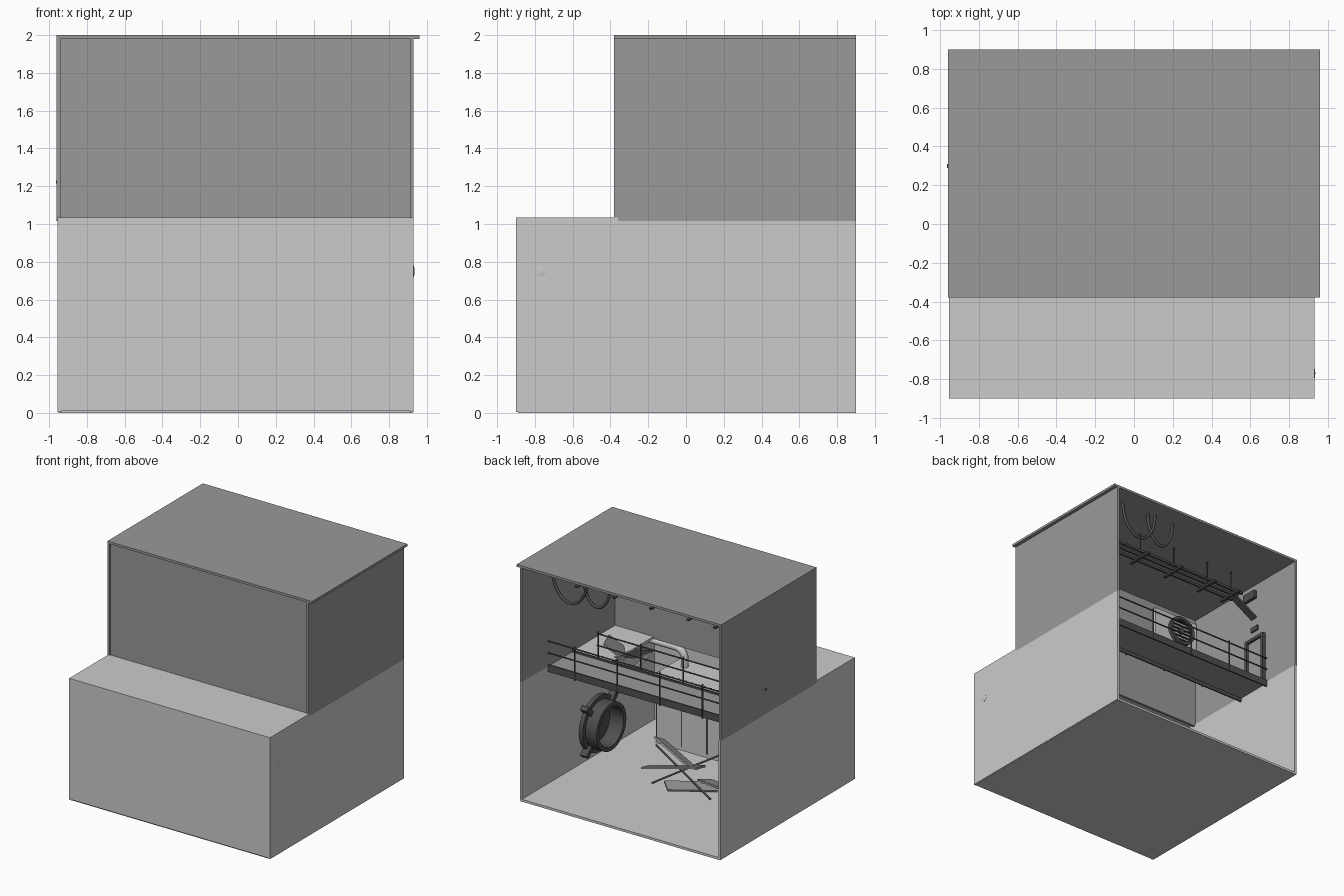
import bpy, bmesh, math
from mathutils import Vector, Matrix

if "Cube" in bpy.data.objects:
    bpy.data.objects.remove(bpy.data.objects["Cube"])


def mat(name, g):
    m = bpy.data.materials.new(name)
    m.diffuse_color = (g, g, g, 1)
    m.use_nodes = True
    m.node_tree.nodes["Principled BSDF"].inputs["Base Color"].default_value = m.diffuse_color
    return m


LIGHT, MID, DARK = mat("light_grey", 0.55), mat("mid_grey", 0.32), mat("dark_grey", 0.08)


def finish(name, bm, m, smooth=False):
    me = bpy.data.meshes.new(name)
    bm.to_mesh(me)
    bm.free()
    for p in me.polygons:
        p.use_smooth = smooth and len(p.vertices) == 4
    ob = bpy.data.objects.new(name, me)
    bpy.context.collection.objects.link(ob)
    me.materials.append(m)
    return ob


def box(name, x, y, z, m, rot=None):
    """Box from (min, max) ranges, optionally turned about its own centre."""
    bm = bmesh.new()
    bmesh.ops.create_cube(bm, size=1)
    for v in bm.verts:
        v.co = Vector(v.co[i] * (r[1] - r[0]) for i, r in enumerate((x, y, z)))
    ob = finish(name, bm, m)
    ob.location = [(r[0] + r[1]) / 2 for r in (x, y, z)]
    if rot:
        ob.rotation_euler = [math.radians(a) for a in rot]
    return ob


def rod(name, a, b, r, m, n=10):
    a, b = Vector(a), Vector(b)
    bm = bmesh.new()
    bmesh.ops.create_cone(bm, cap_ends=True, segments=n, radius1=r, radius2=r, depth=(b - a).length)
    q = (b - a).to_track_quat('Z', 'Y').to_matrix().to_4x4()
    bm.transform(Matrix.Translation((a + b) / 2) @ q)
    return finish(name, bm, m, True)


def tube(name, pts, r, m):
    cu = bpy.data.curves.new(name, 'CURVE')
    cu.dimensions = '3D'
    cu.bevel_depth, cu.bevel_resolution, cu.use_fill_caps = r, 2, True
    s = cu.splines.new('POLY')
    s.points.add(len(pts) - 1)
    for p, c in zip(s.points, pts):
        p.co = (*c, 1)
    s.use_smooth = True
    ob = bpy.data.objects.new(name, cu)
    bpy.context.collection.objects.link(ob)
    cu.materials.append(m)
    return ob


def lathe(name, prof, loc, axis, m, n=32):
    """Closed (radius, height) profile spun round z, then z turned to axis."""
    bm = bmesh.new()
    rings = [[bm.verts.new((r * math.cos(t), r * math.sin(t), h)) for r, h in prof]
             for t in (2 * math.pi * i / n for i in range(n))]
    k = len(prof)
    for i in range(n):
        for j in range(k):
            bm.faces.new((rings[i][j], rings[(i + 1) % n][j],
                          rings[(i + 1) % n][(j + 1) % k], rings[i][(j + 1) % k]))
    bmesh.ops.recalc_face_normals(bm, faces=bm.faces)
    ob = finish(name, bm, m)
    ob.rotation_mode = 'QUATERNION'
    ob.rotation_quaternion = Vector(axis).to_track_quat('Z', 'Y')
    ob.location = loc
    return ob


# Lower shell, open at the back
box("floor", (-.95, .925), (-.89, .9), (0, .02), LIGHT)
box("lower_left_wall", (-.955, -.935), (-.9, .9), (.005, 1.015), LIGHT)
box("lower_right_wall", (.91, .93), (-.9, .9), (.005, 1.015), LIGHT)
box("lower_front_wall", (-.955, .93), (-.9, -.88), (.01, 1.02), LIGHT)
box("ledge", (-.955, .93), (-.9, -.36), (1.015, 1.035), LIGHT)

# Upper shell, set back from the front
box("upper_left_wall", (-.96, -.94), (-.38, .9), (1.015, 1.98), MID)
box("upper_right_wall", (.91, .93), (-.38, .9), (1.015, 1.98), MID)
box("upper_front_wall", (-.94, .91), (-.37, -.35), (1.0, 1.98), MID)
box("roof", (-.96, .96), (-.38, .9), (1.98, 2.0), MID)

# Catwalk across the room, with channel beams and railings
box("catwalk_deck", (-.935, .91), (.23, .54), (1.0, 1.015), MID)
for y in (.22, .54):
    box("catwalk_beam", (-.935, .91), (y, y + .012), (.97, 1.03), DARK)
for y, x1, posts in ((.55, .91, (.66, .26, -.14, -.54)), (.222, .68, (.67, .27, -.13, -.53))):
    for z in (1.13, 1.23):
        rod("catwalk_rail", (-.935, y, z), (x1, y, z), .006, DARK, 8)
    for x in posts:
        rod("rail_post", (x, y, .96), (x, y, 1.25), .006, DARK, 8)

# Side platform with broken deck plates
box("side_platform", (.55, .91), (-.35, .22), (1.0, 1.02), LIGHT)
for x, y, z, rot in ((.47, .02, 1.04, (25, 30, 10)), (.38, .08, 1.0, (-20, 38, -15)),
                     (.62, .05, 1.06, (10, -35, 20))):
    box("broken_plate", (x - .1, x + .1), (y - .13, y + .13), (z - .006, z + .006), MID, rot)

# Doorway on the left wall at the catwalk end
for y in (.3, .5):
    box("door_jamb", (-.94, -.91), (y, y + .025), (1.02, 1.48), DARK)
box("door_head", (-.94, -.91), (.3, .525), (1.455, 1.48), DARK)
box("door_leaf", (-.94, -.932), (.325, .5), (1.02, 1.455), MID)
box("door_handle", (-.964, -.92), (.29, .31), (1.215, 1.23), DARK)
box("door_sign", (-.94, -.925), (.36, .44), (1.55, 1.59), DARK)

# Ventilation panel with fan on the upper front wall
box("fan_panel", (-.93, -.5), (-.35, -.325), (1.66, 1.93), LIGHT)
lathe("fan_ring", [(.1, 0), (.125, 0), (.125, .03), (.1, .03)], (-.76, -.325, 1.8), (0, 1, 0), DARK)
for i in range(6):
    d = -.08 + i * .032
    w = math.sqrt(.11 ** 2 - d * d)
    box("fan_slat", (-.76 - w, -.76 + w), (-.32, -.305), (1.795 + d, 1.805 + d), DARK)
rod("fan_hub", (-.76, -.325, 1.8), (-.76, -.3, 1.8), .025, DARK, 16)

# Cable tray hung from the roof
for y in (.37, .44, .5):
    box("tray_bar", (-.72, .9), (y - .008, y + .008), (1.765, 1.785), DARK)
for x in (.65, .3, -.05, -.4, -.65):
    box("tray_cross", (x - .012, x + .012), (.32, .55), (1.75, 1.765), DARK)
    rod("tray_hanger", (x, .44, 1.76), (x, .44, 1.985), .005, DARK, 8)
box("fallen_tray_end", (-.92, -.68), (.4, .46), (1.69, 1.71), DARK, (0, -30, 0))
box("tray_end_box", (-.84, -.81), (.4, .54), (1.76, 1.83), DARK)

# Hanging cable loops
for x, w, y, d in ((.57, .17, .74, .27), (.33, .13, .72, .25)):
    tube("hanging_cable", [(x - w * math.cos(t), y, 1.985 - d * math.sin(t))
                           for t in (math.pi * i / 20 for i in range(21))], .012, DARK)

# Round pipe outlet on the right wall
C = Vector((.91, -.1, .29))
lathe("outlet_flange", [(.17, 0), (.235, 0), (.235, .035), (.17, .035)], C, (-1, 0, 0), DARK)
lathe("outlet_pipe", [(.165, 0), (.2, 0), (.2, .14), (.165, .14)], C, (-1, 0, 0), DARK)
rod("outlet_back", C - Vector((.01, 0, 0)), C, .17, DARK, 32)
for i in range(4):
    a = math.radians(45 + 90 * i)
    p = C + Vector((-.03, .235 * math.cos(a), .235 * math.sin(a)))
    box("outlet_lug", (p.x - .03, p.x + .03), (p.y - .055, p.y + .055), (p.z - .02, p.z + .02),
        DARK, (math.degrees(a), 0, 0))

# Machine cabinet in the front bay, with rivets and seams
box("cabinet", (-.3, .655), (-.88, -.535), (.02, .59), LIGHT)
box("cabinet_lid", (-.31, .665), (-.88, -.525), (.59, .605), LIGHT)
for i in range(5):
    x = -.29 + i * .235
    box("cabinet_seam", (x - .005, x + .005), (-.536, -.53), (.05, .58), DARK)
for i in range(16):
    x = -.27 + i * .06
    rod("lid_rivet", (x, -.55, .604), (x, -.55, .61), .008, DARK, 6)

# Exhaust pipe from the cabinet out through the right wall
bend = [(.63 - .08 * math.cos(t), -.77, .67 + .08 * math.sin(t))
        for t in (math.pi / 2 * i / 8 for i in range(9))]
tube("exhaust_pipe", [(.55, -.77, .6)] + bend + [(.932, -.77, .75)], .03, LIGHT)
lathe("pipe_cap", [(.001, .005), (.02, .003), (.03, 0), (.001, 0)], (.93, -.77, .75), (1, 0, 0), LIGHT)

# Fallen planks and rods on the floor
for x, y, z, l, rot in ((.12, .0, .16, .5, (15, 12, 8)), (-.08, .05, .07, .4, (-12, -8, 50)),
                        (.2, -.15, .2, .45, (30, -10, -20)), (-.3, .0, .12, .5, (10, 14, -30))):
    box("fallen_plank", (x - l / 2, x + l / 2), (y - .06, y + .06), (z - .008, z + .008), MID, rot)
for a, b in (((.35, -.1, .25), (-.3, .1, .04)), ((.25, .1, .03), (-.2, -.2, .28))):
    rod("fallen_rod", a, b, .008, DARK, 8)
